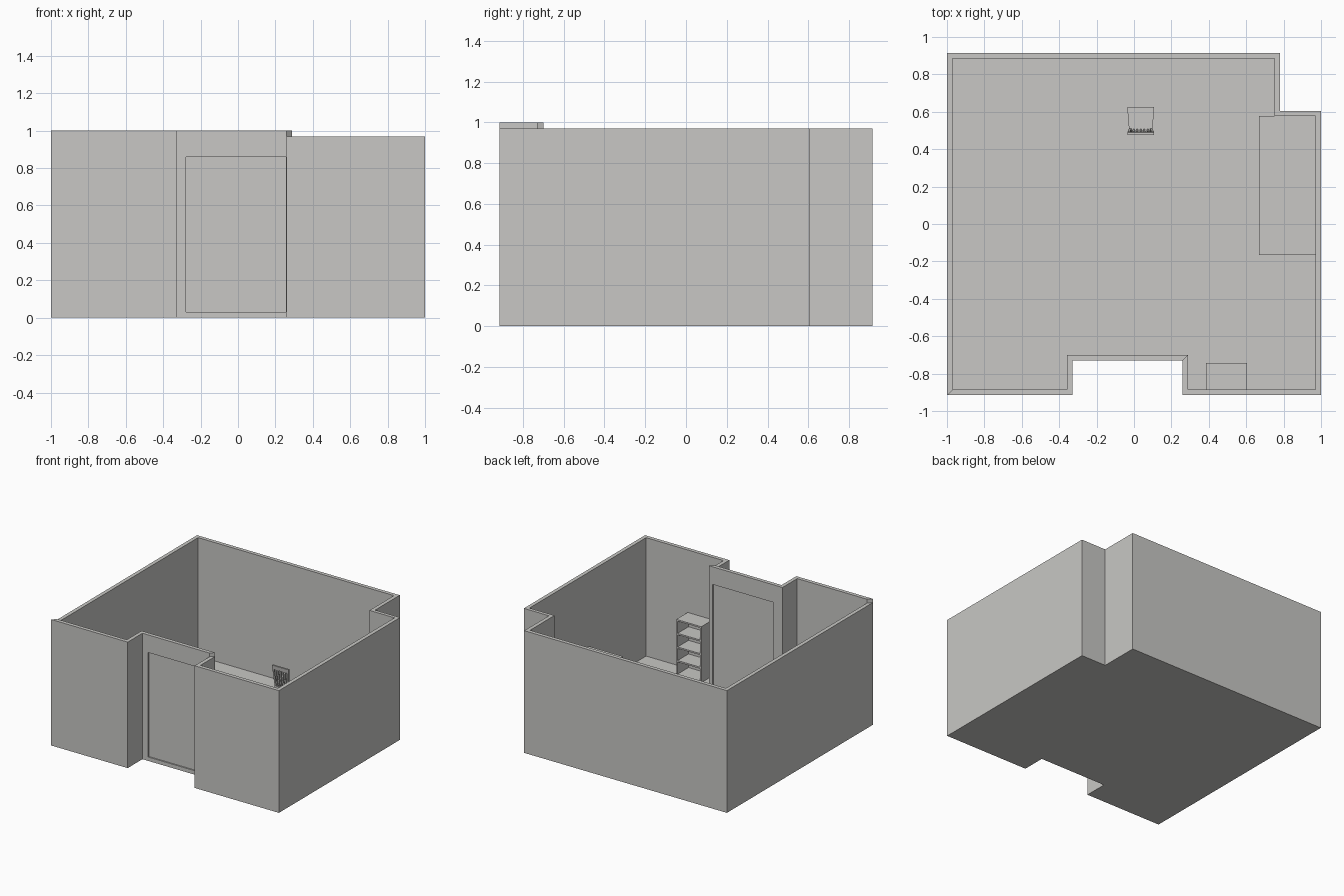
import bpy, bmesh
from mathutils import Vector

if "Cube" in bpy.data.objects:
    bpy.data.objects.remove(bpy.data.objects["Cube"])

grey = bpy.data.materials.new("warm_grey")
grey.diffuse_color = (0.58, 0.575, 0.555, 1)
grey.use_nodes = True
grey.node_tree.nodes["Principled BSDF"].inputs["Base Color"].default_value = grey.diffuse_color
FLOOR, LOW, HIGH = 0.03, 0.97, 1.0


def finish(name, bm):
    bmesh.ops.remove_doubles(bm, verts=bm.verts, dist=1e-5)
    bmesh.ops.recalc_face_normals(bm, faces=bm.faces)
    me = bpy.data.meshes.new(name)
    bm.to_mesh(me)
    bm.free()
    me.materials.append(grey)
    ob = bpy.data.objects.new(name, me)
    bpy.context.collection.objects.link(ob)
    return ob


def loft(name, bottom, top):
    """Solid between two matching loops of points."""
    bm = bmesh.new()
    a = [bm.verts.new(p) for p in bottom]
    b = [bm.verts.new(p) for p in top]
    bm.faces.new(a)
    bm.faces.new(b)
    for i in range(len(a)):
        j = (i + 1) % len(a)
        bm.faces.new((a[i], a[j], b[j], b[i]))
    return finish(name, bm)


def rect(x0, x1, y0, y1, z):
    return [(x0, y0, z), (x1, y0, z), (x1, y1, z), (x0, y1, z)]


def box(name, x0, x1, y0, y1, z0, z1):
    return loft(name, rect(x0, x1, y0, y1, z0), rect(x0, x1, y0, y1, z1))


def bar(name, p, q, w, d):
    """Straight or leaning upright with a w by d section."""
    ends = [rect(x - w / 2, x + w / 2, y - d / 2, y + d / 2, z) for x, y, z in (p, q)]
    return loft(name, *ends)


# Room shell: floor and mitred walls, the first three walls slightly taller
outer = [(-1, -.915), (-.328, -.915), (-.328, -.73), (.26, -.73), (.26, -.915),
         (1, -.915), (1, .605), (.78, .605), (.78, .915), (-1, .915)]
inner = [(-.97, -.885), (-.357, -.885), (-.357, -.70), (.29, -.70), (.29, -.885),
         (.97, -.885), (.97, .578), (.75, .578), (.75, .885), (-.97, .885)]
bm = bmesh.new()


def face(*pts):
    bm.faces.new([bm.verts.new(p) for p in pts])


def wall(a, b, z0, z1):
    face((*a, z0), (*b, z0), (*b, z1), (*a, z1))


n = len(outer)
face(*[(*p, 0) for p in outer])
face(*[(*p, FLOOR) for p in inner])
for i in range(n):
    j = (i + 1) % n
    top = HIGH if i < 3 else LOW
    wall(outer[i], outer[j], 0, LOW)
    wall(inner[i], inner[j], FLOOR, LOW)
    if i < 3:
        wall(outer[i], outer[j], LOW, HIGH)
        wall(inner[i], inner[j], LOW, HIGH)
    face((*outer[i], top), (*outer[j], top), (*inner[j], top), (*inner[i], top))
for i in (0, 3):
    wall(outer[i], inner[i], LOW, HIGH)
room = finish("room_walls_and_floor", bm)

# Doorway cut and thin door panel
cutter = box("doorway_cutter", -.278, .257, -.78, -.65, FLOOR + .001, .86)
cutter.hide_render = True
cutter.hide_viewport = True
mod = room.modifiers.new("doorway", 'BOOLEAN')
mod.operation = 'DIFFERENCE'
mod.solver = 'EXACT'
mod.object = cutter
box("door_panel", -.278, .257, -.72, -.71, FLOOR + .001, .86)

# Desk against the right wall
box("desk_top", .668, .97, -.165, .578, .365, .383)
for k, y in enumerate((-.165, .56)):
    box(f"desk_side_{k}", .668, .97, y, y + .018, FLOOR, .365)

# Open bookcase on the front wall, facing the back
bx0, bx1, by0, by1, btop, t = .385, .605, -.885, -.742, .474, .012
for k, x in enumerate((bx0, bx1 - t)):
    box(f"bookcase_side_{k}", x, x + t, by0, by1, FLOOR, btop - t)
box("bookcase_top", bx0, bx1, by0, by1, btop - t, btop)
box("bookcase_back", bx0 + t, bx1 - t, by0, by0 + .006, FLOOR, btop - t)
for k in range(4):
    z = FLOOR + k * (btop - t - FLOOR) / 4
    box(f"bookcase_shelf_{k}", bx0 + t, bx1 - t, by0 + .006, by1, z, z + t)

# Chair facing the back wall
cx, seat_z = .036, .195


def seat_loop(z):
    return [(cx - .062, .497, z), (cx + .062, .497, z), (cx + .072, .625, z), (cx - .072, .625, z)]


loft("chair_seat", seat_loop(seat_z - .015), seat_loop(seat_z))
for s in (-1, 1):
    bar(f"chair_front_leg_{s}", (cx + s * .063, .615, FLOOR), (cx + s * .063, .615, seat_z - .015), .014, .014)
    bar(f"chair_back_leg_{s}", (cx + s * .055, .500, FLOOR), (cx + s * .055, .504, seat_z - .015), .014, .014)
    bar(f"chair_back_post_{s}", (cx + s * .057, .504, seat_z), (cx + s * .064, .486, .335), .013, .012)
for k in range(5):
    u = (k - 2) / 2
    bar(f"chair_slat_{k}", (cx + u * .037, .504, seat_z), (cx + u * .041, .487, .335), .009, .007)
loft("chair_top_rail", rect(cx - .071, cx + .071, .480, .494, .332),
     rect(cx - .072, cx + .072, .476, .490, .365))
